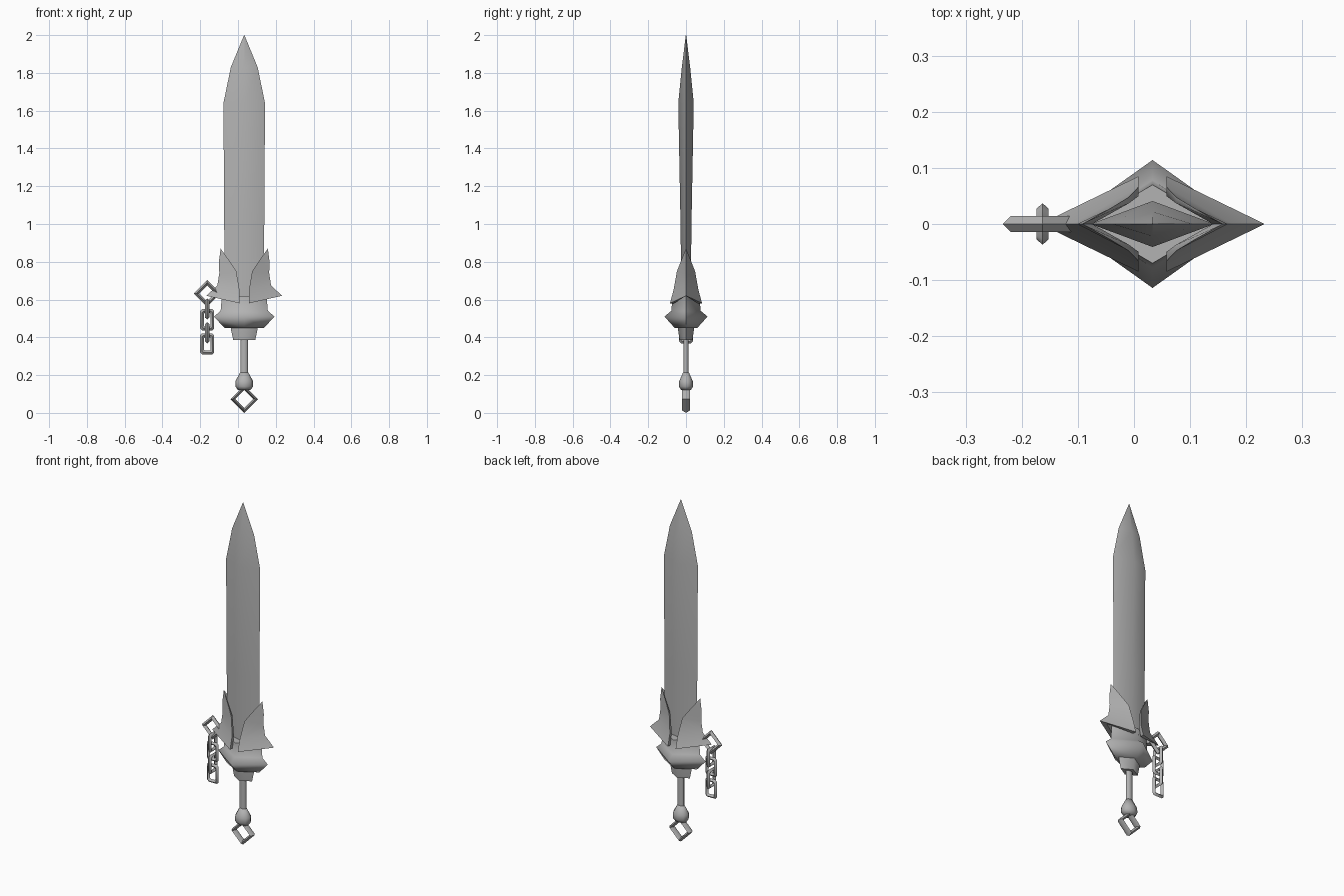
import bpy, bmesh, math

if "Cube" in bpy.data.objects:
    bpy.data.objects.remove(bpy.data.objects["Cube"], do_unlink=True)

CX = 0.033      # sword axis
CHAIN_X = -0.163

metal = bpy.data.materials.new("grey metal")
metal.use_nodes = True
GREY = (0.45, 0.45, 0.45, 1)
metal.diffuse_color = GREY
metal.node_tree.nodes["Principled BSDF"].inputs["Base Color"].default_value = GREY


def loft(name, rings, closed=False, angle=75):
    """Skin equal-length rings; cap the ends unless the loft is closed."""
    bm = bmesh.new()
    rows = [[bm.verts.new(p) for p in ring] for ring in rings]
    n = len(rows[0])
    pairs = list(zip(rows, rows[1:]))
    if closed:
        pairs.append((rows[-1], rows[0]))
    else:
        bm.faces.new(rows[0])
        bm.faces.new(rows[-1])
    for a, b in pairs:
        for i in range(n):
            j = (i + 1) % n
            bm.faces.new((a[i], a[j], b[j], b[i]))
    bmesh.ops.remove_doubles(bm, verts=bm.verts, dist=0.0004)
    bmesh.ops.recalc_face_normals(bm, faces=bm.faces)
    mesh = bpy.data.meshes.new(name)
    bm.to_mesh(mesh)
    bm.free()
    mesh.materials.append(metal)
    obj = bpy.data.objects.new(name, mesh)
    bpy.context.collection.objects.link(obj)
    bpy.ops.object.select_all(action='DESELECT')
    obj.select_set(True)
    bpy.context.view_layer.objects.active = obj
    bpy.ops.object.shade_smooth_by_angle(angle=math.radians(angle))
    return obj


def column(name, profile, sides=4):
    """Stack of elliptical polygons from (z, half width, half depth)."""
    turn = [2 * math.pi * i / sides for i in range(sides)]
    return loft(name, [[(CX + w * math.cos(a), d * math.sin(a), z) for a in turn]
                       for z, w, d in profile])


def link(name, x, z, w, h, bar, depth, chamfer=None, sideways=False):
    """Ring of diamond-section bar: a square on its corner, or a chamfered box."""
    rings = []
    for inset, off in ((0, 0), (bar / 2, depth), (bar, 0), (bar / 2, -depth)):
        a, b = w - inset, h - inset
        if chamfer is None:
            outline = [(a, 0), (0, b), (-a, 0), (0, -b)]
        else:
            c = chamfer * a / w
            outline = [(a, b - c), (a - c, b), (c - a, b), (-a, b - c),
                       (-a, c - b), (c - a, -b), (a - c, -b), (a, c - b)]
        rings.append([(x + off, u, z + v) if sideways else (x + u, off, z + v)
                      for u, v in outline])
    return loft(name, rings, closed=True, angle=50)


def wing(name, side):
    """Horn that wraps one edge of the guard: (ridge x, z), (lip x, y, z)."""
    rows = [((0.200, 0.62), (0.025, 0.085, 0.58)),
            ((0.142, 0.675), (0.025, 0.066, 0.65)),
            ((0.132, 0.74), (0.042, 0.048, 0.75)),
            ((0.134, 0.80), (0.075, 0.028, 0.80)),
            ((0.125, 0.87), (0.125, 0, 0.87))]
    rings = []
    for k, ((rx, rz), (lx, ly, lz)) in enumerate(rows):
        t = 0.022 * (1 - k / 4)
        inner = rx - (rx - lx) * 0.27
        ring = [(lx, -ly, lz), (rx, 0, rz), (lx, ly, lz),
                (lx, ly - t, lz), (inner, 0, rz), (lx, t - ly, lz)]
        rings.append([(CX + side * x, y, z) for x, y, z in ring])
    # Tip ring collapses to a point
    rings[-1] = [(CX + side * 0.125, 0, 0.87 + i * 1e-5) for i in range(6)]
    return loft(name, rings)


# Blade
column("blade", [(0.55, 0.103, 0.024), (1.0, 0.106, 0.029), (1.64, 0.11, 0.041),
                 (1.83, 0.071, 0.022), (2.0, 0.001, 0.001)])

# Guard
column("guard_collar", [(0.62, 0.118, 0.07), (0.54, 0.125, 0.078), (0.51, 0.16, 0.114),
                        (0.45, 0.105, 0.06)])
column("guard_neck", [(0.46, 0.073, 0.043), (0.44, 0.07, 0.042), (0.385, 0.058, 0.034)])
for label, side in (("left", 1), ("right", -1)):
    wing(label + "_guard_wing", side)

# Grip and pommel
column("grip", [(0.40, 0.021, 0.014), (0.19, 0.021, 0.014)], 8)
column("pommel", [(0.215, 0.021, 0.015), (0.168, 0.047, 0.036), (0.14, 0.047, 0.038),
                  (0.122, 0.034, 0.026)], 8)
link("pommel_ring", CX, 0.073, 0.073, 0.073, 0.026, 0.02)

# Hanging chain
link("chain_ring", CHAIN_X, 0.633, 0.071, 0.071, 0.029, 0.014)
for i, z in enumerate((0.55, 0.493, 0.424, 0.365)):
    link("chain_link_%d" % (i + 1), CHAIN_X, z, 0.037, 0.056, 0.02, 0.011,
         chamfer=0.01, sideways=i % 2 == 0)
